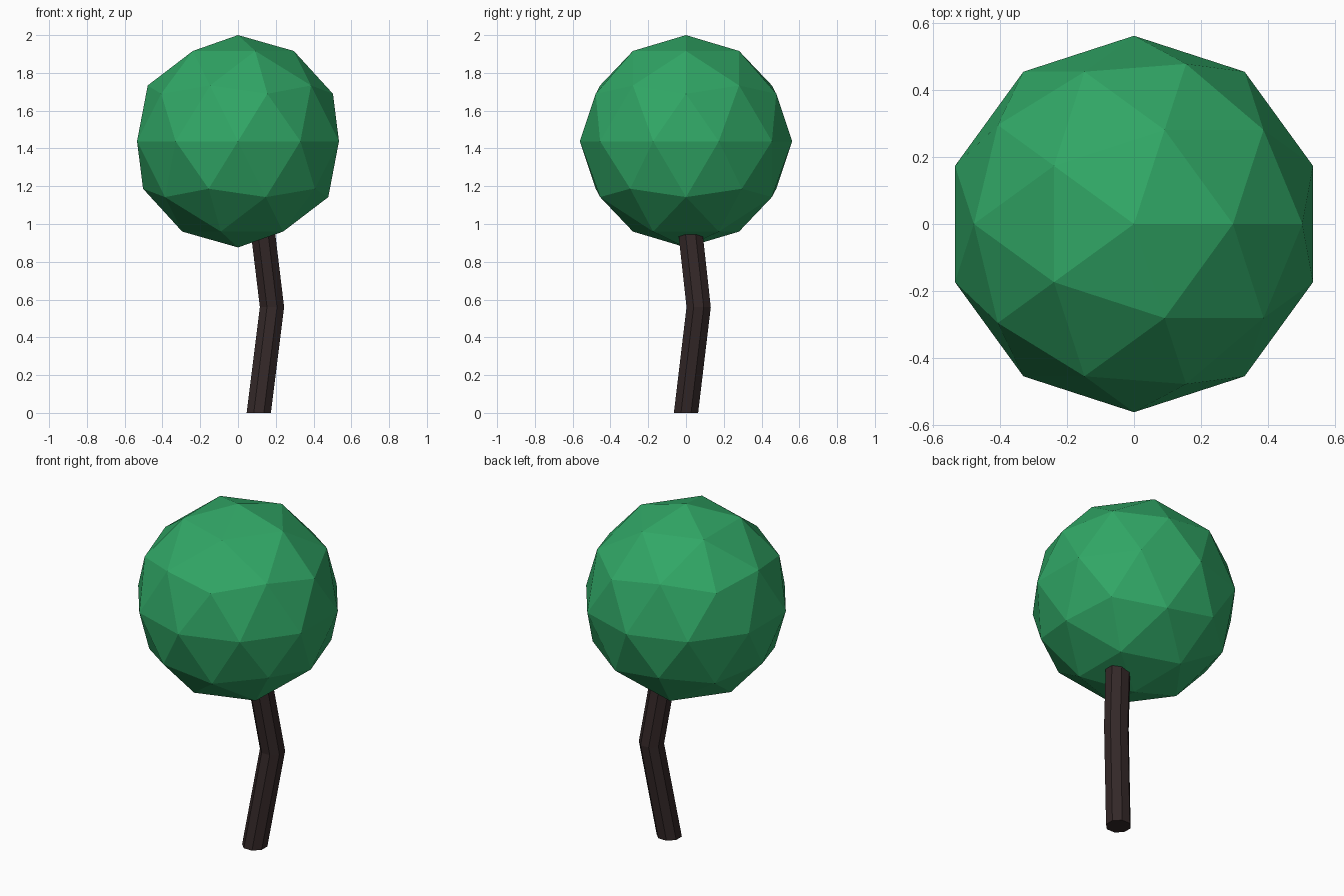
import bpy, bmesh, math
from mathutils import Vector

if "Cube" in bpy.data.objects:
    bpy.data.objects.remove(bpy.data.objects["Cube"])


def material(name, rgb):
    m = bpy.data.materials.new(name)
    m.diffuse_color = (*rgb, 1.0)
    m.use_nodes = True
    m.node_tree.nodes["Principled BSDF"].inputs["Base Color"].default_value = m.diffuse_color
    return m


def add_object(name, bm, mat):
    bmesh.ops.recalc_face_normals(bm, faces=bm.faces)
    mesh = bpy.data.meshes.new(name)
    bm.to_mesh(mesh)
    bm.free()
    mesh.materials.append(mat)
    obj = bpy.data.objects.new(name, mesh)
    bpy.context.collection.objects.link(obj)
    return obj


leaf_green = material("leaf green", (0.030, 0.385, 0.132))
bark_brown = material("dark bark brown", (0.034, 0.021, 0.021))

# Crown: faceted ball of 80 triangles
bm = bmesh.new()
bmesh.ops.create_icosphere(bm, subdivisions=2, radius=0.562)
bmesh.ops.translate(bm, verts=bm.verts, vec=(0, 0, 1.438))
add_object("crown", bm, leaf_green)

# Trunk: eight-sided stem with one bend, its top end hidden in the crown
SIDES, RADIUS = 8, 0.0695
path = [Vector((0.11, 0, 0)), Vector((0.18, 0.067, 0.56)), Vector((0.112, 0.005, 1.12))]
bm = bmesh.new()
rings = []
for centre in path:
    ring = []
    for i in range(SIDES):
        a = math.tau * (i + 0.5) / SIDES
        ring.append(bm.verts.new(centre + RADIUS * Vector((math.cos(a), math.sin(a), 0))))
    rings.append(ring)
for low, high in zip(rings, rings[1:]):
    for i in range(SIDES):
        j = (i + 1) % SIDES
        bm.faces.new((low[i], low[j], high[j], high[i]))
bm.faces.new(rings[0][::-1])
bm.faces.new(rings[-1])
add_object("trunk", bm, bark_brown)
